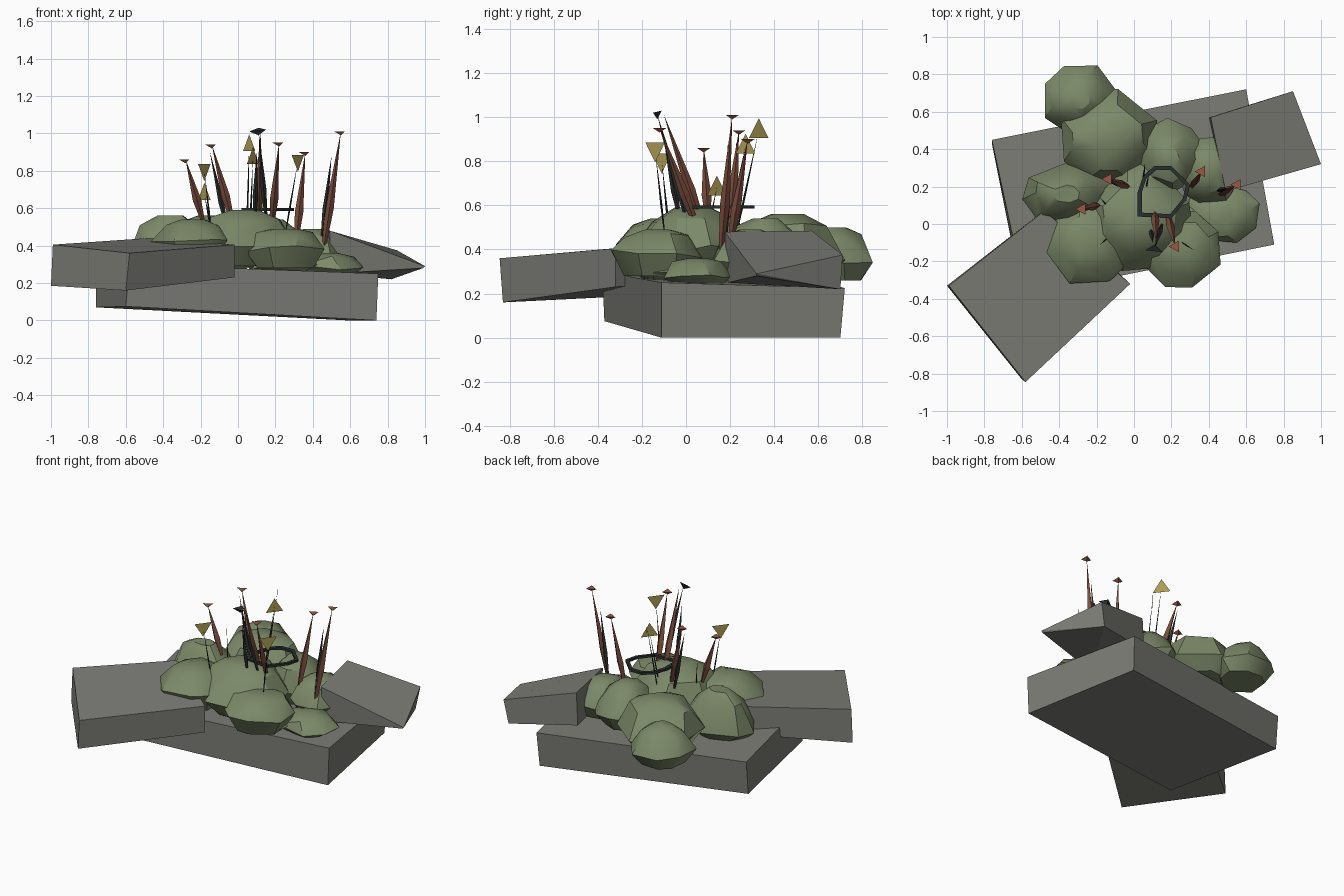
import bpy, bmesh, math, random
from mathutils import Vector

if "Cube" in bpy.data.objects:
    bpy.data.objects.remove(bpy.data.objects["Cube"])
random.seed(11)


def material(name, r, g, b):
    m = bpy.data.materials.new(name)
    m.use_nodes = True
    m.diffuse_color = (r, g, b, 1)
    m.node_tree.nodes["Principled BSDF"].inputs["Base Color"].default_value = (r, g, b, 1)
    return m


STONE = material("grey stone", .205, .205, .185)
MOSS = material("moss green", .2, .25, .14)
WOOD = material("reddish wood", .2, .072, .045)
RED = material("red tip", .34, .095, .06)
GOLD = material("dull gold", .42, .33, .09)
DARK = material("dark iron", .022, .03, .026)


def finish(bm, name, mat, smooth=False):
    bmesh.ops.recalc_face_normals(bm, faces=bm.faces)
    mesh = bpy.data.meshes.new(name)
    bm.to_mesh(mesh)
    bm.free()
    mesh.materials.append(mat)
    ob = bpy.data.objects.new(name, mesh)
    bpy.context.collection.objects.link(ob)
    if smooth:
        bpy.ops.object.select_all(action="DESELECT")
        bpy.context.view_layer.objects.active = ob
        ob.select_set(True)
        bpy.ops.object.shade_smooth_by_angle(angle=math.radians(32))
    return ob


def hull(name, points, mat, merge=.03, smooth=False):
    bm = bmesh.new()
    for p in points:
        bm.verts.new(p)
    result = bmesh.ops.convex_hull(bm, input=bm.verts)
    inside = [v for v in result["geom_interior"] if isinstance(v, bmesh.types.BMVert)]
    bmesh.ops.delete(bm, geom=inside, context="VERTS")
    bmesh.ops.dissolve_limit(bm, angle_limit=merge, verts=bm.verts, edges=bm.edges)
    return finish(bm, name, mat, smooth)


# Tilted stone slabs
hull("base_slab", [(.74, -.11, 0), (.59, .7, 0), (-.76, .43, .07), (-.6, -.37, .075),
                   (.75, -.11, .25), (.6, .72, .225), (-.76, .45, .29), (-.58, -.38, .3)], STONE, .25)
hull("front_slab", [(-1, -.33, .185), (-.6, -.83, .16), (-.02, -.32, .23), (-.46, .09, .26),
                    (-.99, -.33, .405), (-.58, -.845, .36), (-.02, -.32, .405), (-.48, .07, .44)],
     STONE, .25)
hull("side_slab", [(.5, .19, .25), (.82, .7, .22), (.4, .57, .27), (.99, .32, .28),
                   (.49, .175, .48), (.85, .71, .375), (.41, .57, .485), (1, .32, .29)], STONE, .25)


# Faceted moss mounds: undercut foot, wide belt, shoulder and low crown
def mound(name, centre, radii, floor, belt, top):
    points = []
    sides = 8
    turn = random.random()
    for scale, z, wobble in ((.72, floor, 0), (1.05, belt, .02),
                             (.72, belt + (top - belt) * .72, .015), (.3, top, 0)):
        for i in range(sides):
            a = (i + turn + random.uniform(-.25, .25)) * math.tau / sides
            r = scale * random.uniform(.95, 1.06)
            points.append((centre[0] + r * math.cos(a) * radii[0],
                           centre[1] + r * math.sin(a) * radii[1],
                           z + random.uniform(-wobble, wobble)))
    return hull(name, points, MOSS, .03, True)


mound("far_mound", (-.29, .67), (.2, .18), .26, .34, .5)
mound("back_mound", (-.14, .46), (.26, .25), .27, .36, .56)
mound("rear_mound", (.19, .36), (.18, .19), .27, .36, .54)
mound("side_mound", (.4, .29), (.17, .18), .26, .34, .49)
mound("left_mound", (-.36, .16), (.24, .16), .27, .33, .56)
mound("front_left_mound", (-.24, -.1), (.21, .22), .3, .42, .54)
mound("centre_mound", (.03, .03), (.27, .28), .29, .4, .59)
mound("front_mound", (.25, -.13), (.22, .21), .28, .38, .49)
mound("low_mound", (.48, .05), (.19, .16), .24, .28, .36)
mound("low_front_mound", (.25, -.06), (.17, .16), .25, .29, .37)


# Crooked iron ring lying on top
loop = [(.02, .04), (.02, .17), (.05, .26), (.11, .31), (.2, .31), (.3, .21), (.28, .13), (.2, .03)]
mid = Vector((.16, .17))
bm = bmesh.new()
rows = []
for p in loop:
    outer = Vector(p)
    inner = mid + (outer - mid) * .84
    rows.append([bm.verts.new((q.x, q.y, z)) for q, z in
                 ((outer, .585), (outer, .6), (inner, .6), (inner, .585))])
for i, row in enumerate(rows):
    following = rows[(i + 1) % len(rows)]
    for j in range(4):
        k = (j + 1) % 4
        bm.faces.new((row[j], row[k], following[k], following[j]))
finish(bm, "iron_ring", DARK)


# Four-sided spike, widest a third of the way up
def spike(name, foot, tip, width, mat):
    foot, tip = Vector(foot), Vector(tip)
    axis = tip - foot
    side = axis.cross(Vector((0, 1, 0))).normalized() * width / 2
    front = axis.cross(side).normalized() * width / 2
    waist = foot + axis * .33
    points = [foot + side * .5, foot - side * .5, foot + front * .5, foot - front * .5,
              waist + side, waist - side, waist + front, waist - front, tip]
    return hull(name, points, mat)


def flat_triangle(name, corners, mat):
    bm = bmesh.new()
    bm.faces.new([bm.verts.new(c) for c in corners])
    return finish(bm, name, mat)


# Wooden spikes, each with a small level triangle at the tip
wooden = [((-.19, .1, .54), (-.28, .08, .86)), ((-.03, .2, .53), (-.14, .24, .94)),
          ((.18, .05, .5), (.22, -.12, .95)), ((.31, .2, .42), (.36, .28, .9)),
          ((.46, .16, .4), (.55, .21, 1.01))]
for i, (foot, tip) in enumerate(wooden):
    spike(f"wooden_spike_{i}", foot, tip, .045, WOOD)
    x, y, z = tip
    hull(f"red_tip_{i}", [(x - .035, y, z), (x + .02, y - .03, z), (x + .02, y + .03, z),
                          (x, y, z - .02)], RED)
spike("middle_wooden_spike", (.11, .08, .5), (.12, -.1, 1.01), .045, WOOD)

# Iron spikes
iron = [((.15, 0, .55), (.11, -.13, 1.01)), ((.09, -.03, .55), (.1, -.1, .9)),
        ((.45, .18, .45), (.5, .19, .88)), ((-.06, .21, .5), (-.15, .23, .9))]
for i, (foot, tip) in enumerate(iron):
    spike(f"iron_spike_{i}", foot, tip, .03, DARK)
hull("iron_tip", [(.06, -.14, 1.01), (.15, -.15, 1.02), (.11, -.11, 1.03), (.11, -.13, .99)], DARK)

# Golden pennants on thin stalks: position, point up or down, heading
pennants = [(-.18, .14, .68, 1, -1), (-.18, -.11, .8, -1, 1), (.06, .33, .94, 1, -1),
            (.08, .27, .87, 1, 1), (.32, -.14, .85, -1, 1)]
for i, (x, y, z, up, heading) in enumerate(pennants):
    dx, dy = .033 * heading, .044
    flat_triangle(f"pennant_{i}", [(x - dx, y - dy, z - .035 * up), (x + dx, y + dy, z - .035 * up),
                                   (x, y, z + .055 * up)], GOLD)
    spike(f"stalk_{i}", (x * .8, y * .7, .48), (x, y, z), .01, DARK)
